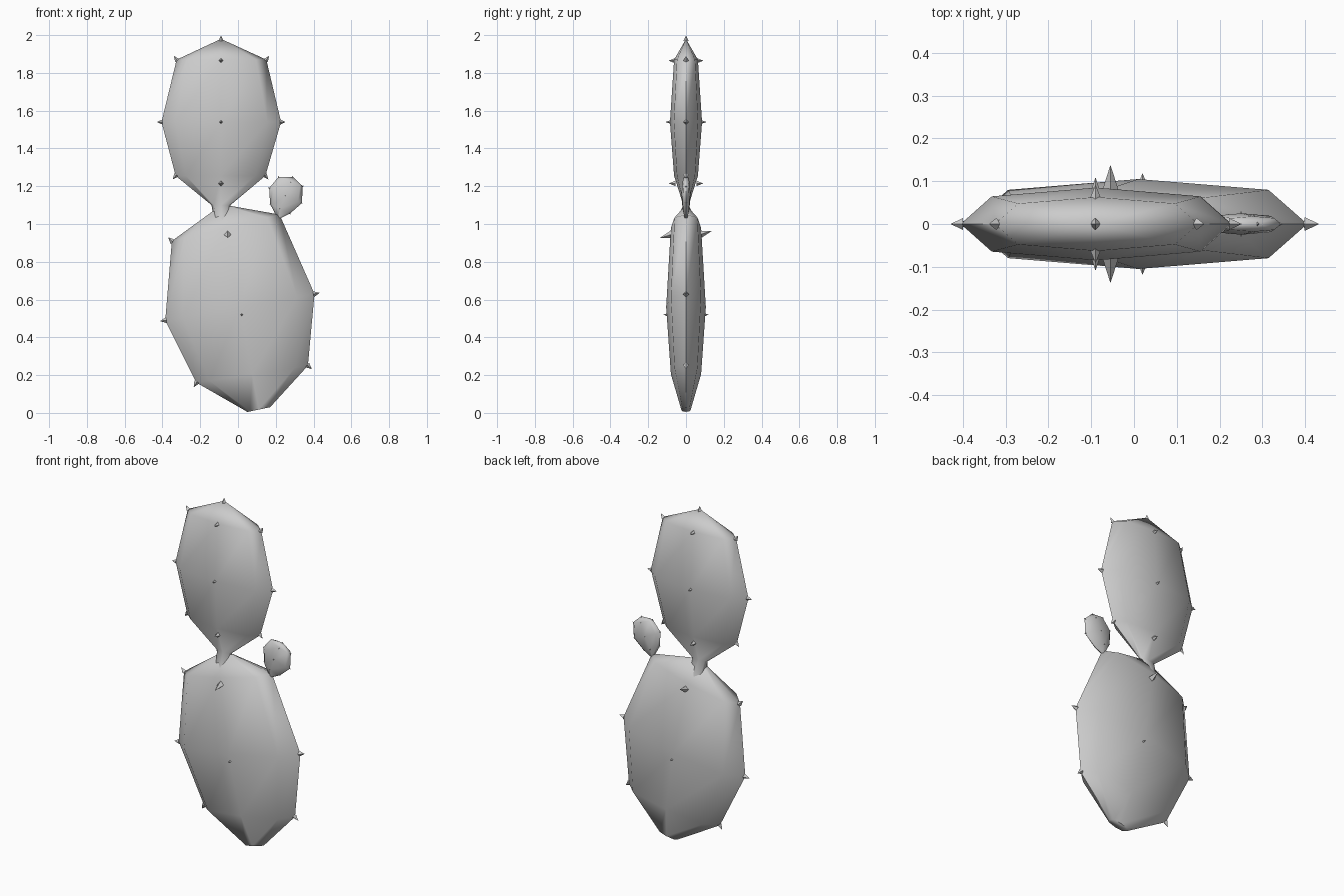
import bpy, bmesh, math
from mathutils import Vector, Matrix

if "Cube" in bpy.data.objects:
    bpy.data.objects.remove(bpy.data.objects["Cube"])


def finish(bm, name, angle):
    bmesh.ops.recalc_face_normals(bm, faces=bm.faces)
    me = bpy.data.meshes.new(name)
    bm.to_mesh(me)
    bm.free()
    ob = bpy.data.objects.new(name, me)
    bpy.context.collection.objects.link(ob)
    bpy.ops.object.select_all(action='DESELECT')
    bpy.context.view_layer.objects.active = ob
    ob.select_set(True)
    bpy.ops.object.shade_smooth_by_angle(angle=math.radians(angle))
    return ob


def section(left, right, depth):
    """Eight-sided flattened ring between two outline points."""
    l, r = Vector((left[0], 0, left[1])), Vector((right[0], 0, right[1]))
    mid, half = (l + r) / 2, (r - l) / 2
    shape = [(1, 0), (.77, .76), (0, 1), (-.77, .76),
             (-1, 0), (-.77, -.76), (0, -1), (.77, -.76)]
    return [mid + half * c + Vector((0, depth * s, 0)) for c, s in shape]


def pad(name, sections, tip=None):
    bm = bmesh.new()
    rings = [[bm.verts.new(p) for p in section(*s)] for s in sections]
    for a, b in zip(rings, rings[1:]):
        for i in range(8):
            j = (i + 1) % 8
            bm.faces.new((a[i], a[j], b[j], b[i]))
    bm.faces.new(rings[0])
    if tip:
        t = bm.verts.new((tip[0], 0, tip[1]))
        for i in range(8):
            bm.faces.new((rings[-1][i], rings[-1][(i + 1) % 8], t))
    else:
        bm.faces.new(rings[-1])
    return finish(bm, name, 60)


def spines(name, items):
    bm = bmesh.new()
    for base, direction, radius, length in items:
        d = Vector(direction).normalized()
        m = (Matrix.Translation(Vector(base) + d * (length / 2 - .006))
             @ d.to_track_quat('Z', 'Y').to_matrix().to_4x4())
        bmesh.ops.create_cone(bm, cap_ends=True, segments=4, radius1=radius,
                              radius2=0, depth=length, matrix=m)
    return finish(bm, name, 20)


def rim(points, centre, radius, length):
    return [((x, 0, z), (x - centre[0], 0, z - centre[1]), radius, length)
            for x, z in points]


def faces(points, radius, length, tilt=0):
    return [((x, s * y, z), (0, s, s * tilt), radius, length)
            for x, y, z in points for s in (-1, 1)]


# Large lower pad
pad("lower_pad", [
    ((.05, .005), (.17, .03), .025),
    ((-.22, .16), (.37, .25), .08),
    ((-.385, .49), (.405, .63), .105),
    ((-.35, .91), (.22, 1.05), .08),
    ((-.13, 1.07), (-.035, 1.095), .012)])

# Upper pad with its short neck
pad("upper_pad", [
    ((-.125, 1.0), (-.035, 1.0), .06),
    ((-.14, 1.10), (-.04, 1.10), .014),
    ((-.33, 1.255), (.145, 1.255), .063),
    ((-.405, 1.54), (.228, 1.54), .085),
    ((-.325, 1.87), (.15, 1.87), .063)], (-.09, 1.98))

# Small bud pad on the right shoulder
pad("bud_pad", [
    ((.205, 1.04), (.225, 1.03), .008),
    ((.17, 1.105), (.275, 1.055), .018),
    ((.165, 1.19), (.338, 1.11), .025),
    ((.215, 1.25), (.343, 1.20), .018)], (.29, 1.25))

# Spines on the rims and broad faces
spines("lower_spines",
       rim([(-.22, .16), (.37, .25), (-.385, .49), (.405, .63), (-.35, .91)],
           (.02, .55), .016, .034)
       + faces([(.02, .105, .52)], .008, .02)
       + faces([(-.055, .075, .945)], .022, .072, .3))
spines("upper_spines",
       rim([(-.33, 1.255), (.145, 1.255), (-.405, 1.54), (.228, 1.54),
            (-.325, 1.87), (.15, 1.87), (-.09, 1.975)],
           (-.09, 1.54), .014, .03)
       + faces([(-.09, .085, 1.54)], .01, .03)
       + faces([(-.09, .062, 1.215), (-.09, .063, 1.865)], .014, .035))
spines("bud_spines",
       rim([(.165, 1.19), (.338, 1.11), (.215, 1.25), (.343, 1.20),
            (.29, 1.25), (.17, 1.105), (.275, 1.055)],
           (.255, 1.15), .005, .012)
       + faces([(.25, .025, 1.15), (.28, .018, 1.22), (.22, .018, 1.08)],
               .004, .012))
